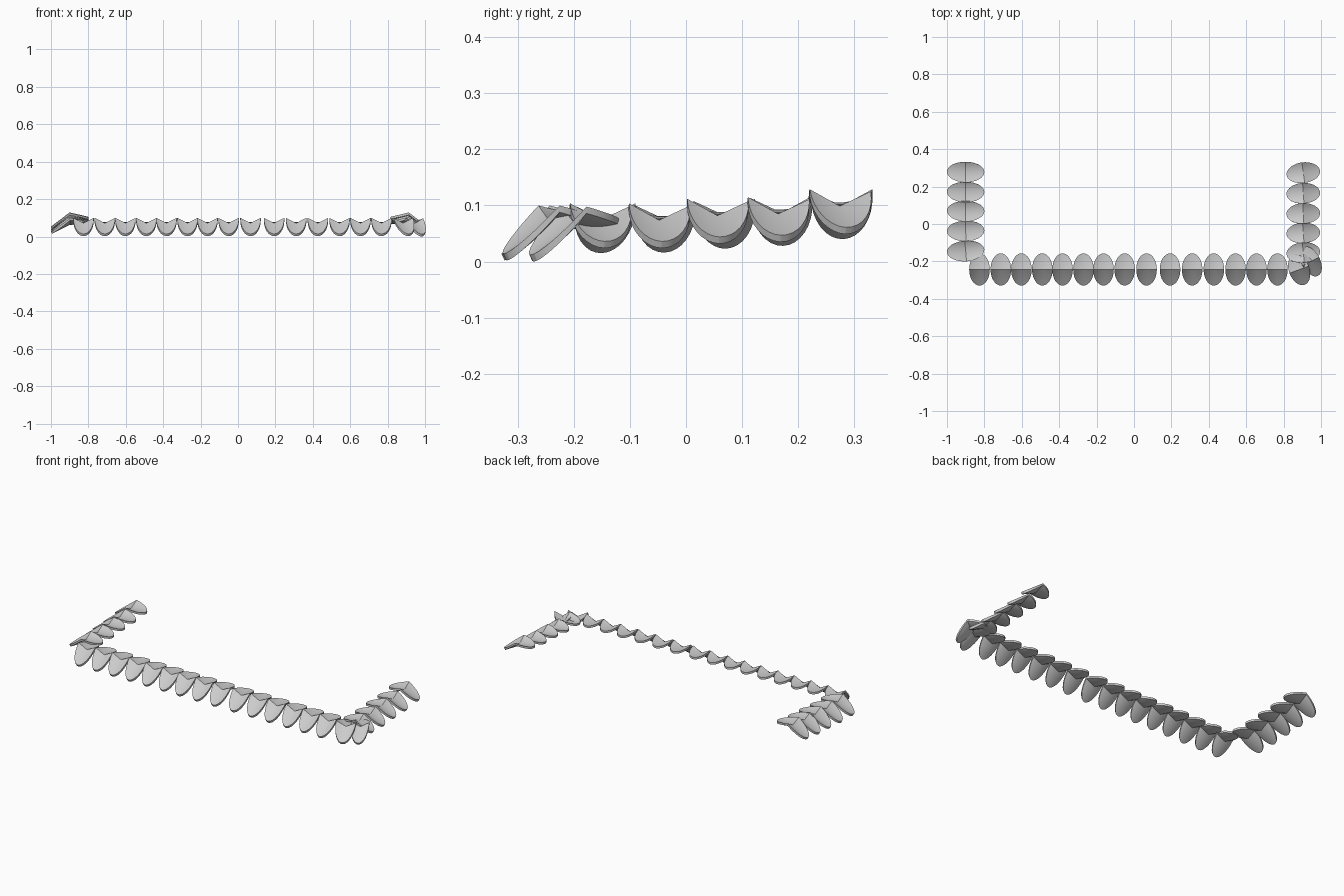
import bpy, bmesh, math
from mathutils import Matrix, Vector

if "Cube" in bpy.data.objects:
    bpy.data.objects.remove(bpy.data.objects["Cube"])

SEG = 32
THICK = 0.012


def tile(name, x, y, horn, heading, length, width=0.11, drop=0.086, back=0.022, roll=0.0):
    """Saddle-shaped oval tile: local -y is the drooping tip, the x ends are raised."""
    bm = bmesh.new()
    layers = []
    for off in (0.0, -THICK):
        hub = bm.verts.new((0, 0, -0.028 + off))
        rim = []
        for i in range(SEG):
            a = 2 * math.pi * i / SEG
            s = math.sin(a)
            z = drop * s if s < 0 else -back * s
            # underside is pulled back a little under the drooping tip
            pull = -0.006 * s if off and s < 0 else 0
            rim.append(bm.verts.new((width / 2 * math.cos(a), length / 2 * s + pull, z + off)))
        layers.append((hub, rim))
    (h1, r1), (h2, r2) = layers
    for i in range(SEG):
        j = (i + 1) % SEG
        bm.faces.new((h1, r1[i], r1[j]))
        bm.faces.new((h2, r2[j], r2[i]))
        bm.faces.new((r1[i], r2[i], r2[j], r1[j]))
    m = (Matrix.Translation((x, y, horn)) @ Matrix.Rotation(math.radians(heading), 4, 'Z')
         @ Matrix.Rotation(math.radians(roll), 4, 'Y'))
    bm.transform(m)
    bmesh.ops.recalc_face_normals(bm, faces=bm.faces)
    me = bpy.data.meshes.new(name)
    bm.to_mesh(me)
    bm.free()
    ob = bpy.data.objects.new(name, me)
    bpy.context.collection.objects.link(ob)
    bpy.ops.object.select_all(action='DESELECT')
    ob.select_set(True)
    bpy.context.view_layer.objects.active = ob
    bpy.ops.object.shade_smooth_by_angle(angle=math.radians(20))
    return ob


# front row
front_x = [-0.826, -0.712, -0.602, -0.49, -0.382, -0.27, -0.163, -0.05,
           0.067, 0.193, 0.311, 0.427, 0.543, 0.655, 0.767]
for x in front_x:
    tile("front_tile", x, -0.243, 0.1, 0, 0.172)

# turned tiles at the right corner
tile("front_corner_tile", 0.883, -0.244, 0.1, 20, 0.172)
tile("corner_tile", 0.945, -0.2, 0.098, 27, 0.172, width=0.1)

# left row, drooping outwards to -x
for y, horn, turn in [(-0.145, 0.102, 5), (-0.038, 0.103, 2), (0.068, 0.11, 0),
                      (0.17, 0.115, 0), (0.277, 0.127, 0)]:
    tile("left_tile", -0.9, y, horn, -90 + turn, 0.2, drop=0.075, roll=2)

# right row, drooping outwards to +x
for y, horn, turn in [(-0.152, 0.102, 6), (-0.047, 0.102, 4), (0.057, 0.11, 3),
                      (0.165, 0.113, 4), (0.275, 0.127, 8)]:
    tile("right_tile", 0.905, y, horn, 90 + turn, 0.18, drop=0.066, roll=2)
